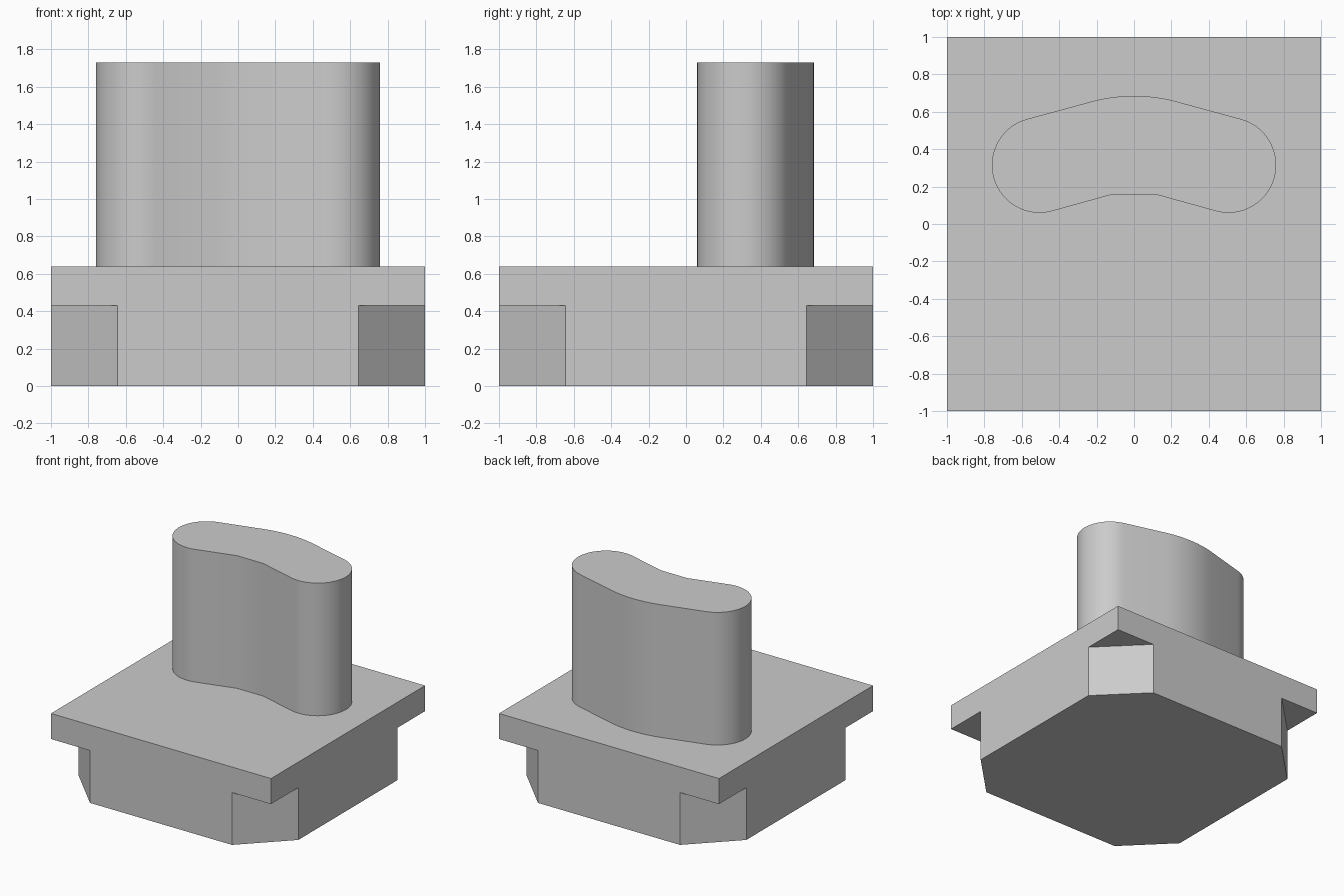
import bpy
import bmesh
from math import radians, cos, sin

cube = bpy.data.objects.get("Cube")
if cube:
    bpy.data.objects.remove(cube, do_unlink=True)

# One plain grey for the whole model
grey = bpy.data.materials.new("light grey")
grey.use_nodes = True
colour = (0.6, 0.6, 0.6, 1)
grey.diffuse_color = colour
grey.node_tree.nodes["Principled BSDF"].inputs["Base Color"].default_value = colour


def prism(name, outline, bottom, top):
    """Extrude a counter-clockwise outline from bottom to top."""
    bm = bmesh.new()
    face = bm.faces.new([bm.verts.new((x, y, bottom)) for x, y in outline])
    new = bmesh.ops.extrude_face_region(bm, geom=[face], use_keep_orig=True)["geom"]
    for v in new:
        if isinstance(v, bmesh.types.BMVert):
            v.co.z = top
    bmesh.ops.recalc_face_normals(bm, faces=bm.faces)
    mesh = bpy.data.meshes.new(name)
    bm.to_mesh(mesh)
    bm.free()
    mesh.materials.append(grey)
    obj = bpy.data.objects.new(name, mesh)
    bpy.context.collection.objects.link(obj)
    return obj


def arc(cx, cy, r, start, end, steps):
    angles = [radians(start + (end - start) * i / steps) for i in range(steps + 1)]
    return [(cx + r * cos(a), cy + r * sin(a)) for a in angles]


# Base block with cut corners, under a full square plate
plate_z, plate_top, post_top = 0.43, 0.64, 1.73
c = 0.645
octagon = [(-c, -1), (c, -1), (1, -c), (1, c), (c, 1), (-c, 1), (-1, c), (-1, -c)]
prism("base_block", octagon, 0, plate_z)
prism("base_plate", [(-1, -1), (1, -1), (1, 1), (-1, 1)], plate_z, plate_top)

# Kidney-shaped post: two round ends, a bowed back and a hollow front
end_x, end_y, end_r = 0.505, 0.315, 0.255
outline = arc(end_x, end_y, end_r, -105, 75, 32)
outline += arc(0, -0.185, 0.87, 75, 105, 12)
outline += arc(-end_x, end_y, end_r, 105, 285, 32)
outline += [(-0.12, 0.157), (0.12, 0.157)]
post = prism("kidney_post", outline, plate_top, post_top)

bpy.ops.object.select_all(action="DESELECT")
post.select_set(True)
bpy.context.view_layer.objects.active = post
bpy.ops.object.shade_smooth_by_angle(angle=radians(30))
